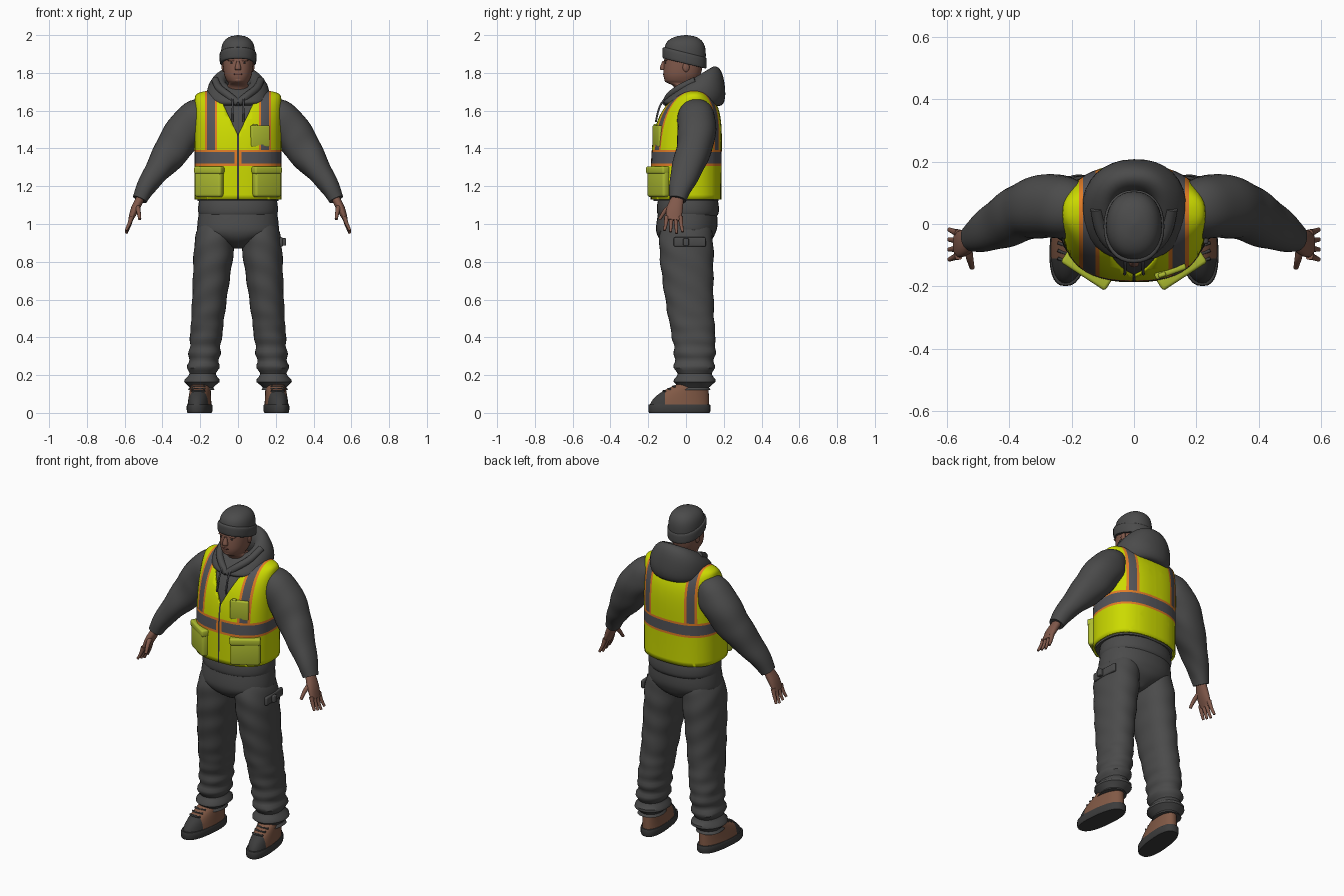
import bpy, bmesh, math
from mathutils import Vector, Matrix

if "Cube" in bpy.data.objects:
    bpy.data.objects.remove(bpy.data.objects["Cube"])


def material(name, *rgb):
    made = bpy.data.materials.new(name)
    made.use_nodes = True
    made.diffuse_color = (*rgb, 1)
    shader = made.node_tree.nodes["Principled BSDF"]
    shader.inputs["Base Color"].default_value = (*rgb, 1)
    shader.inputs["Roughness"].default_value = .8
    return made


cloth = material("charcoal_cloth", .07, .07, .07)
yellow = material("safety_yellow", .6, .7, 0)
olive = material("pocket_yellow", .42, .5, .03)
orange = material("orange_trim", .75, .2, .02)
tape = material("grey_tape", .09, .09, .1)
skin = material("skin", .22, .1, .07)
lip_tone = material("dark_skin", .13, .05, .04)
leather = material("boot_leather", .22, .1, .06)
rubber = material("dark_rubber", .045, .045, .045)


def finish(name, bm, *materials, mirror=False):
    """Turn a bmesh into a shaded object, optionally mirrored across x."""
    bmesh.ops.recalc_face_normals(bm, faces=bm.faces)
    mesh = bpy.data.meshes.new(name)
    bm.to_mesh(mesh)
    bm.free()
    for each in materials:
        mesh.materials.append(each)
    for polygon in mesh.polygons:
        polygon.use_smooth = True
    mesh.set_sharp_from_angle(angle=math.radians(40))
    part = bpy.data.objects.new(name, mesh)
    bpy.context.collection.objects.link(part)
    if mirror:
        part.modifiers.new("Mirror", "MIRROR").use_mirror_merge = False
    return part


def blend(a, b, c, d, t):
    """Catmull-Rom interpolation from b to c."""
    return b + t / 2 * (c - a + t * (2 * a - 5 * b + 4 * c - d + t * (3 * (b - c) + d - a)))


def smooth_path(stations, steps):
    last = len(stations) - 1
    path = []
    for i in range(last):
        around = [stations[min(max(i + k, 0), last)] for k in (-1, 0, 1, 2)]
        for step in range(steps):
            path.append([blend(*values, step / steps) for values in zip(*around)])
    return path + [stations[last]]


def loft(stations, tube=False, sides=32, power=2.2, steps=4, fold=0, caps=True):
    """Skin stations of (x, y, z, radius across, radius deep, slope)."""
    bm = bmesh.new()
    path = smooth_path([(*s, 0)[:6] for s in stations], steps)
    centres = [Vector(s[:3]) for s in path]
    rings = []
    for i, (x, y, z, wide, deep, slope) in enumerate(path):
        across, back = Vector((1, 0, 0)), Vector((0, 1, slope))
        if tube:
            ahead = centres[min(i + 1, len(path) - 1)] - centres[max(i - 1, 0)]
            ahead.normalize()
            back = Vector((0, 1, 0))
            back = (back - ahead * back.dot(ahead)).normalized()
            across = back.cross(ahead)
        ring = []
        for k in range(sides):
            angle = math.tau * k / sides
            c, s = math.cos(angle), math.sin(angle)
            crease = 1 + fold * math.sin(2 * angle + 48 * z + 2 * s)
            c = math.copysign(abs(c) ** (2 / power), c) * wide * crease
            s = math.copysign(abs(s) ** (2 / power), s) * deep * crease
            ring.append(bm.verts.new(centres[i] + across * c + back * s))
        rings.append(ring)
    for low, high in zip(rings, rings[1:]):
        for k in range(sides):
            bm.faces.new((low[k - 1], low[k], high[k], high[k - 1]))
    if caps:
        bm.faces.new(rings[0])
        bm.faces.new(rings[-1])
    return bm


def cord(name, points, radius, colour, taper=0):
    """A thin mirrored tube that narrows towards its end."""
    sizes = [radius * (1 - taper * i / len(points)) for i in range(len(points))]
    stations = [(*point, size, size) for point, size in zip(points, sizes)]
    finish(name, loft(stations, tube=True, sides=12), colour, mirror=True)


def box(name, place, size, colour, yaw=0, bevel=.01, mirror=False):
    bm = bmesh.new()
    bmesh.ops.create_cube(bm, size=1)
    bmesh.ops.scale(bm, vec=size, verts=bm.verts)
    bmesh.ops.bevel(bm, geom=bm.edges[:], offset=bevel, segments=3, profile=.5, affect='EDGES')
    bm.transform(Matrix.Translation(place) @ Matrix.Rotation(math.radians(yaw), 4, 'Z'))
    finish(name, bm, colour, mirror=mirror)


def ball(name, place, size, colour, mirror=False):
    bm = bmesh.new()
    bmesh.ops.create_uvsphere(bm, u_segments=16, v_segments=10, radius=1)
    bm.transform(Matrix.Translation(place) @ Matrix.Diagonal((*size, 1)))
    finish(name, bm, colour, mirror=mirror)


def cut(bm, place, normal):
    everything = bm.verts[:] + bm.edges[:] + bm.faces[:]
    bmesh.ops.bisect_plane(bm, geom=everything, plane_co=place, plane_no=normal)


def spread(count):
    return [i / count for i in range(count + 1)]


# Trousers, drawn in at the hip and bunching up towards the ankles
def leg_station(t):
    shape = .02 * t ** 6 * math.sin(75 * t) - .035 * (1 - t) ** 16
    return (.115 + .08 * t, .045 * min(1, 1.4 * t) ** 2, 1 - .88 * t,
            .08 + .04 * (1 - t) ** 2 + shape, .155 - .06 * t + shape)


finish("trouser_leg", loft([leg_station(t) for t in spread(60)], steps=1, fold=.018),
       cloth, mirror=True)
finish("trouser_seat", loft([(0, 0, .87, .02, .07), (0, 0, .91, .12, .13), (0, 0, .95, .205, .155),
                             (0, .005, 1, .215, .162), (0, .01, 1.1, .2, .15)]), cloth)
box("tool_pocket", (.225, .02, .905), (.02, .17, .05), cloth, yaw=3, bevel=.008)
box("tool_loop", (.243, 0, .905), (.024, .03, .04), cloth, bevel=.005)

# Boots, splayed outwards at the toes
splay = Matrix.Identity(4)
splay[0][1] = -.1


def boot_station(t):
    rise = t ** 2
    return (.2, .08 * rise - .035, .03 + .13 * t, .062 - .012 * t, .157 - .085 * rise)


bm = loft([boot_station(t) for t in spread(16)], steps=1)
cut(bm, (0, -.11, 0), (0, 1, 0))
for face in bm.faces:
    face.material_index = int(face.calc_center_median().y < -.11)
bm.transform(splay)
finish("boot_upper", bm, leather, rubber, mirror=True)
bm = loft([(.2, -.035, z, .06 + edge, .16 + edge)
           for z, edge in ((0, 0), (.01, .004), (.04, .004), (.045, 0))], power=2.5, steps=2)
bm.transform(splay)
finish("boot_sole", bm, rubber, mirror=True)
for i in range(3):
    y, z = .025 * i - .11, .012 * i + .115
    cord(f"boot_lace_{i + 1}", [(.175, y, z), (.21, y - .01, z), (.245, y, z)], .005, rubber)


# Torso shape shared by the hoodie and the vest, rounding in at the shoulders
def torso(inset, **options):
    stations = []
    for t in spread(36):
        t = .995 * math.sin(t * math.pi / 2)
        stations.append((0, .045 * t ** 3, 1.13 + .58 * t - inset / 2,
                         .23 * (1 - .5 * t ** 60) - inset,
                         .187 * math.sqrt(1 - t ** 5) - inset * (1 - t / 2)))
    return loft(stations, sides=48, power=2.5, steps=1, **options)


finish("hoodie_body", torso(.015), cloth)
finish("hoodie_hem", loft([(0, .01, z, r, r - .047) for z, r in
                           ((1.04, .2), (1.06, .21), (1.1, .21), (1.15, .2))]), cloth)

# Safety vest: cut along each stripe, then coloured by position
belt, strap, zipper, placket = 1.35, .143, .005, .018
tape_half, trim_half = .03, .043
neck_base, neck_slope = 1.47, .48
bm = torso(0, caps=False)
for side in (1, -1):
    for half in (tape_half, trim_half):
        cut(bm, (0, 0, belt + side * half), (0, 0, 1))
    for across in (zipper, placket, strap - .033, strap - .02, strap + .02, strap + .033):
        cut(bm, (side * across, 0, 0), (1, 0, 0))
    cut(bm, (0, 0, neck_base), (side, 0, -neck_slope))
opening = []
for face in bm.faces:
    centre = face.calc_center_median()
    x, from_belt, front = abs(centre.x), centre.z - belt, centre.y < .03
    from_strap = abs(x - strap)
    in_front_neck = front and x < neck_slope * (centre.z - neck_base)
    if in_front_neck or (x < strap - .033 and centre.z > 1.66):
        opening.append(face)
    elif x < zipper and front:
        face.material_index = 3
    elif abs(from_belt) < trim_half:
        trimmed = abs(from_belt) > tape_half or (x < placket and front)
        face.material_index = 1 if trimmed else 2
    elif from_belt > 0 and from_strap < .033:
        face.material_index = 2 if from_strap < .02 else 1
bmesh.ops.delete(bm, geom=opening, context='FACES')
vest = finish("safety_vest", bm, yellow, orange, tape, rubber)
shell = vest.modifiers.new("Thickness", "SOLIDIFY")
shell.thickness = .01

# Vest pockets
box("lower_pocket", (.152, -.146, 1.22), (.165, .045, .155), olive, yaw=33, bevel=.015, mirror=True)
box("lower_pocket_flap", (.152, -.149, 1.285), (.17, .047, .04), olive, yaw=33, mirror=True)
box("chest_pocket", (.117, -.152, 1.465), (.105, .022, .115), olive, yaw=20, bevel=.008)
box("pen_slot", (.09, -.163, 1.5), (.025, .014, .06), olive, yaw=17, bevel=.005)

# Sleeves
finish("sleeve", loft([
    (.15, .055, 1.59, .07, .07), (.22, .055, 1.56, .1, .1), (.3, .055, 1.465, .102, .1),
    (.36, .035, 1.375, .092, .09), (.43, 0, 1.28, .067, .08), (.49, -.03, 1.19, .05, .06),
    (.52, -.045, 1.13, .04, .045)], tube=True, steps=6, fold=.02), cloth, mirror=True)

# Hands
finish("palm", loft([(.51, -.04, 1.15, .022, .03), (.545, -.06, 1.08, .022, .043),
                     (.57, -.067, 1.02, .012, .04)], tube=True), skin, mirror=True)
knuckle = Vector((.563, -.066, 1.04))
for i in range(4):
    offset = i - 1.5
    reach = .09 - .008 * abs(offset - .5)
    root = knuckle + Vector((0, .024 * offset, 0))
    bend = root + Vector((.012, .003 * offset, -reach / 2))
    tip = root + Vector((.03, .008 * offset, -reach))
    cord(f"finger_{i + 1}", [root, bend, tip], .013, skin, taper=.7)
cord("thumb", [(.535, -.07, 1.1), (.527, -.11, 1.07), (.52, -.14, 1.025)], .015, skin, taper=.7)


# Hood: a thick tilted roll resting on the shoulders
def hood_station(t):
    turn = math.pi * (1.6 * t - .5)
    ring = .115 + .05 * math.cos(turn) - .02 * math.sin(turn)
    return (0, .045, 1.7 + .075 * math.sin(turn), ring, ring - .005, .3 + .3 * math.sin(turn))


finish("hood", loft([hood_station(t) for t in spread(24)], steps=1, fold=.012), cloth)
cord("hood_fold", [(0, -.105, 1.64), (.05, -.085, 1.68), (.1, -.03, 1.72), (.12, .05, 1.76)],
     .02, cloth)
cord("drawstring", [(.03, -.1, 1.68), (.028, -.14, 1.62), (.03, -.16, 1.54)], .005, tape)

# Head and face
finish("head", loft([
    (0, .02, 1.62, .06, .06), (0, 0, 1.72, .06, .06), (0, -.028, 1.742, .05, .075, -.1),
    (0, -.025, 1.762, .062, .088), (0, -.02, 1.8, .075, .1), (0, -.01, 1.88, .08, .104),
    (0, -.01, 1.94, .07, .09)]), skin)
finish("nose", loft([(0, -.117, 1.863, .007, .008), (0, -.123, 1.823, .017, .016),
                     (0, -.116, 1.814, .012, .01)], sides=16), skin)
ball("brow", (.03, -.106, 1.868), (.026, .009, .007), skin, mirror=True)
ball("eye", (.03, -.108, 1.853), (.012, .004, .004), rubber, mirror=True)
ball("lips", (0, -.114, 1.793), (.024, .008, .007), lip_tone)
ball("chin", (0, -.1, 1.764), (.026, .015, .015), skin)
ball("ear", (.078, 0, 1.83), (.009, .018, .025), skin, mirror=True)

# Knitted cap with a turned-up cuff
finish("cap_cuff", loft([(0, -.008, z, r, r + .02, -.24) for z, r in
                         ((1.85, .087), (1.855, .096), (1.9, .097), (1.91, .088))]), cloth)
dome = [(t, math.sqrt(1 - t ** 4)) for t in spread(20)[:-1]]
dome.append((1, .05))
finish("cap_crown", loft([(0, -.007 * (1 - t), 1.87 + .13 * t, .09 * r, .11 * r, .2 * (t - 1))
                          for t, r in dome], steps=1), cloth)
